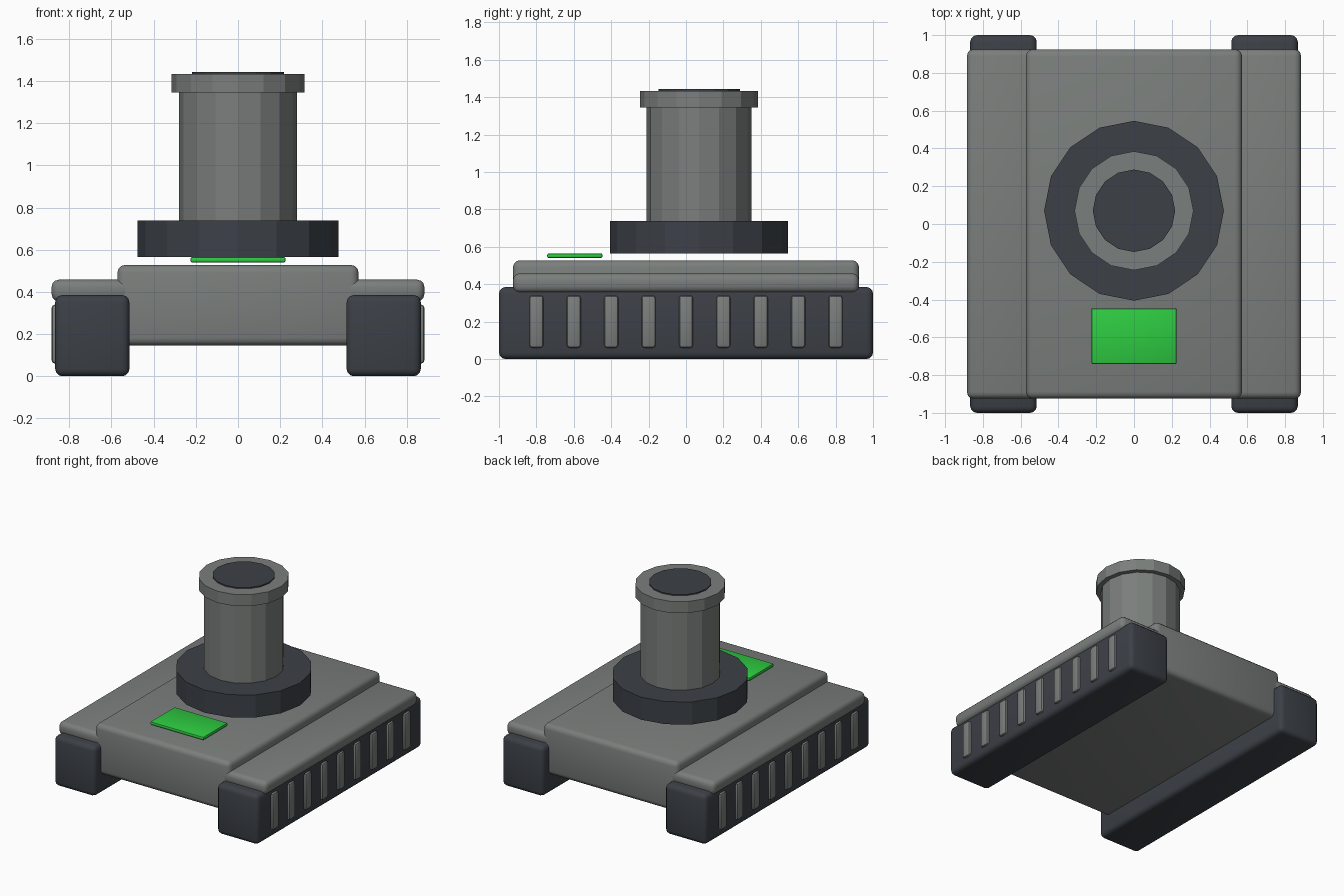
import bpy, math

if "Cube" in bpy.data.objects:
    bpy.data.objects.remove(bpy.data.objects["Cube"])


def material(name, rgb):
    m = bpy.data.materials.new(name)
    m.diffuse_color = (*rgb, 1.0)
    m.use_nodes = True
    m.node_tree.nodes["Principled BSDF"].inputs["Base Color"].default_value = m.diffuse_color
    return m


GREY = material("warm grey", (0.195, 0.21, 0.2))
DARK = material("dark slate", (0.045, 0.052, 0.063))
GREEN = material("bright green", (0.027, 0.6, 0.053))


def box(name, lo, hi, mat, bevel, segments=3):
    """Rounded box spanning two opposite corners."""
    bpy.ops.mesh.primitive_cube_add(size=1, location=[(a + b) / 2 for a, b in zip(lo, hi)])
    ob = bpy.context.object
    ob.name = name
    ob.scale = [b - a for a, b in zip(lo, hi)]
    bpy.ops.object.transform_apply(location=False, rotation=False, scale=True)
    ob.data.materials.append(mat)
    mod = ob.modifiers.new("rounded edges", 'BEVEL')
    mod.width, mod.segments = bevel, segments
    bpy.ops.object.modifier_apply(modifier=mod.name)
    bpy.ops.object.shade_smooth_by_angle(angle=math.radians(35))
    return ob


def drum(name, radius, z0, z1, mat):
    """Flat-sided upright cylinder on the turret axis."""
    bpy.ops.mesh.primitive_cylinder_add(vertices=16, radius=radius, depth=z1 - z0,
                                        location=(0, 0.07, (z0 + z1) / 2))
    ob = bpy.context.object
    ob.name = name
    ob.data.materials.append(mat)
    return ob


# Hull
box("hull", (-0.572, -0.925, 0.145), (0.572, 0.925, 0.528), GREY, 0.037)

# Tracks, fenders and tread ribs on both sides
for side, s in (("left", -1), ("right", 1)):
    def span(a, b):
        return sorted((s * a, s * b))

    x0, x1 = span(0.515, 0.867)
    box(f"{side}_track", (x0, -1, 0), (x1, 1, 0.385), DARK, 0.035)
    x0, x1 = span(0.495, 0.884)
    box(f"{side}_fender", (x0, -0.925, 0.355), (x1, 0.925, 0.458), GREY, 0.035)
    x0, x1 = span(0.8, 0.884)
    for i in range(9):
        y = -0.8 + 0.2 * i
        box(f"{side}_tread_rib_{i + 1}", (x0, y - 0.038, 0.06), (x1, y + 0.038, 0.34),
            GREY, 0.016, 2)

# Turret ring, barrel, muzzle collar and bore
drum("turret_ring", 0.476, 0.565, 0.738, DARK)
drum("barrel", 0.28, 0.7, 1.36, GREY)
drum("muzzle_collar", 0.315, 1.345, 1.434, GREY)
drum("bore_disc", 0.218, 1.40, 1.443, DARK)

# Hatch panel
box("hatch_panel", (-0.226, -0.742, 0.54), (0.226, -0.447, 0.565), GREEN, 0.008, 2)
